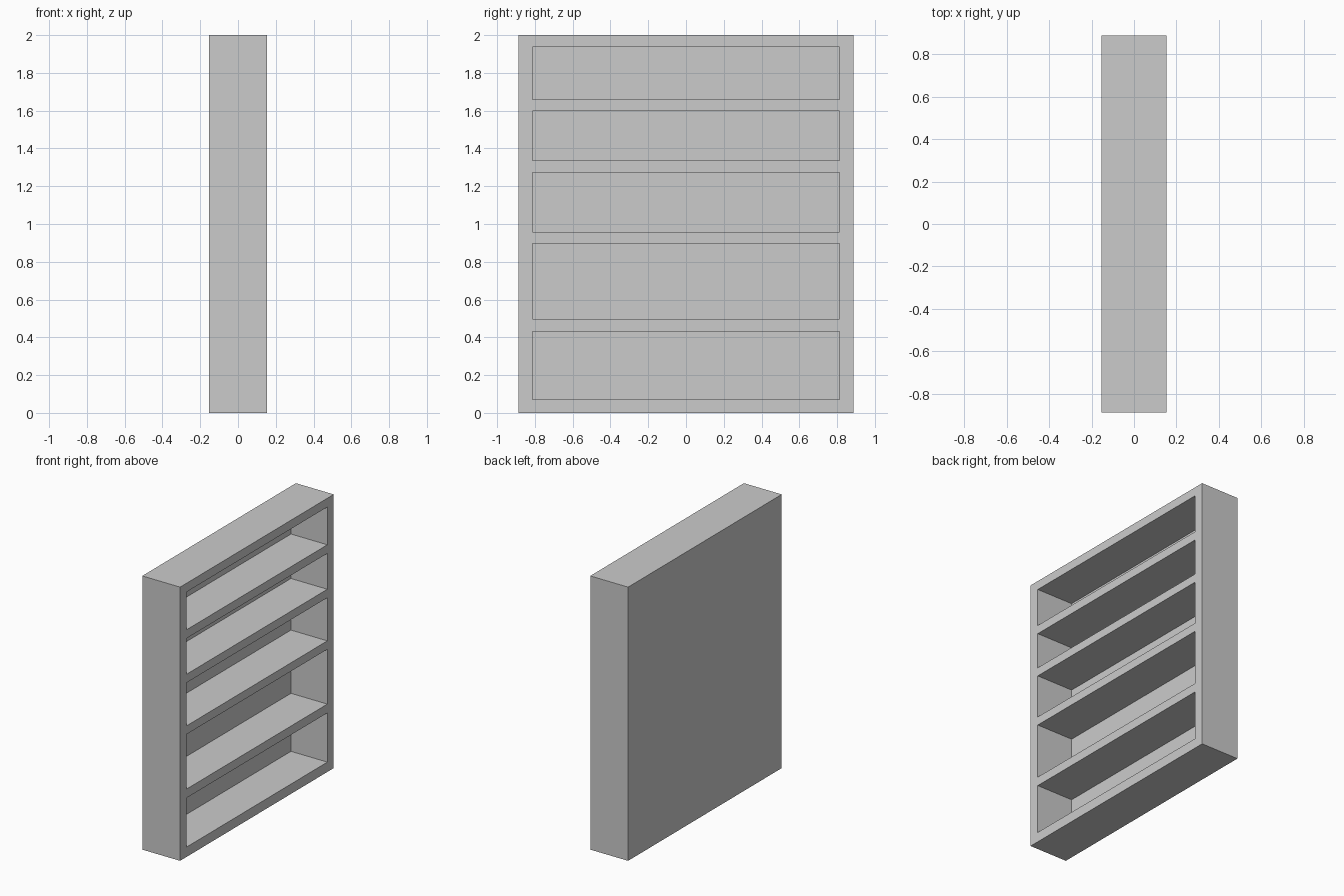
import bpy

if "Cube" in bpy.data.objects:
    bpy.data.objects.remove(bpy.data.objects["Cube"])

HX, HY, H = 0.153, 0.887, 2.0   # half depth, half width, height
INNER = 0.813                   # half width of the openings
BACK = 0.012                    # back panel thickness


def board(name, x, y, z):
    """Box spanning the given (min, max) ranges."""
    bpy.ops.mesh.primitive_cube_add(size=1, location=[sum(r) / 2 for r in (x, y, z)])
    ob = bpy.context.object
    ob.name = name
    ob.scale = [r[1] - r[0] for r in (x, y, z)]
    bpy.ops.object.transform_apply(location=False, rotation=False, scale=True)
    return ob


depth = (-HX + BACK, HX)
bottom_top, top_bottom = 0.072, 1.936

# Back panel covering the whole rear
board("back_panel", (-HX, -HX + BACK), (-HY, HY), (0, H))

# Full-width top and bottom boards
board("bottom_board", depth, (-HY, HY), (0, bottom_top))
board("top_board", depth, (-HY, HY), (top_bottom, H))

# Upright sides between them
for name, y in (("left_side", (-HY, -INNER)), ("right_side", (INNER, HY))):
    board(name, depth, y, (bottom_top, top_bottom))

# Inner shelves at uneven heights
for i, z in enumerate([(0.431, 0.496), (0.896, 0.958), (1.273, 1.335), (1.597, 1.66)]):
    board(f"shelf_{i + 1}", depth, (-INNER, INNER), z)
